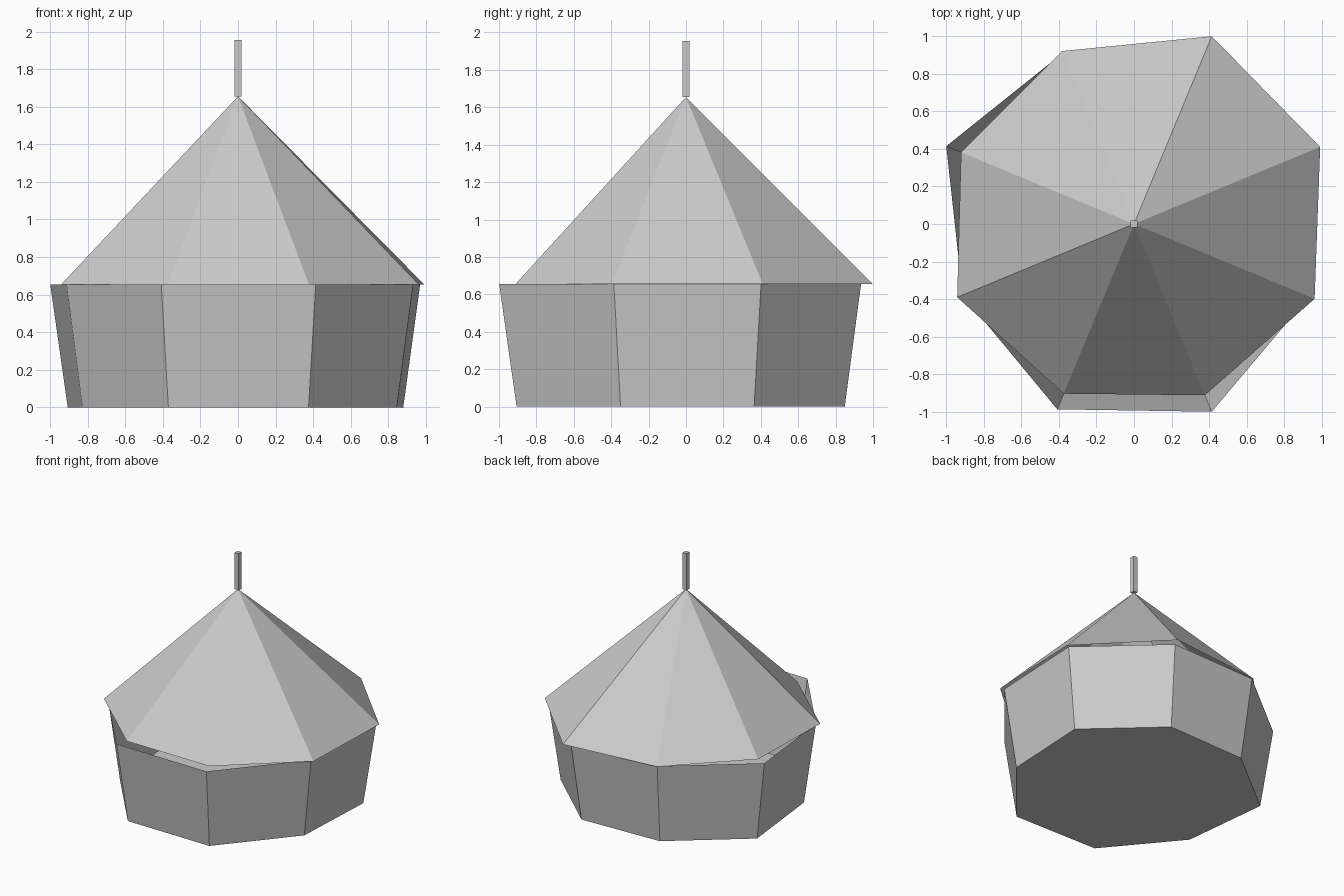
import bpy
import bmesh
from math import cos, sin, radians
from mathutils import Vector

default_cube = bpy.data.objects.get("Cube")
if default_cube:
    bpy.data.objects.remove(default_cube, do_unlink=True)

canvas_grey = bpy.data.materials.new("canvas_grey")
canvas_grey.use_nodes = True
colour = (0.6, 0.6, 0.6, 1)
canvas_grey.diffuse_color = colour
canvas_grey.node_tree.nodes["Principled BSDF"].inputs["Base Color"].default_value = colour

EAVES = 0.655
APEX = 1.655
TAPER = 0.907


def octagon(radii, z, scale=1.0):
    """Uneven octagon, counter-clockwise from the front left corner."""
    points = []
    for i, r in enumerate(radii):
        angle = radians(-67.5 + 45 * i)
        points.append(Vector((r * scale * cos(angle), r * scale * sin(angle), z)))
    return points


def finish(name, bm):
    bmesh.ops.recalc_face_normals(bm, faces=bm.faces[:])
    mesh = bpy.data.meshes.new(name)
    bm.to_mesh(mesh)
    bm.free()
    mesh.materials.append(canvas_grey)
    obj = bpy.data.objects.new(name, mesh)
    bpy.context.collection.objects.link(obj)
    return obj


# Tapered wall with a floor, open at the top
wall_radii = [1.081, 1.008, 1.049, 1.013, 0.986, 1.081, 0.987, 1.067]
bm = bmesh.new()
lower = [bm.verts.new(p) for p in octagon(wall_radii, 0, TAPER)]
upper = [bm.verts.new(p) for p in octagon(wall_radii, EAVES)]
for i in range(8):
    j = (i + 1) % 8
    bm.faces.new((lower[i], lower[j], upper[j], upper[i]))
bm.faces.new(lower[::-1])
finish("tent_wall", bm)

# Uneven pointed roof, open underneath
roof_radii = [0.986, 1.04, 1.072, 1.081, 0.996, 0.996, 1.018, 0.977]
bm = bmesh.new()
rim = [bm.verts.new(p) for p in octagon(roof_radii, EAVES)]
tip = bm.verts.new((0, 0, APEX))
for i in range(8):
    bm.faces.new((rim[i], rim[(i + 1) % 8], tip))
finish("tent_roof", bm)

# Square pole on the tip
bm = bmesh.new()
bmesh.ops.create_cube(bm, size=1)
bmesh.ops.scale(bm, vec=(0.036, 0.036, 0.3), verts=bm.verts[:])
pole = finish("roof_pole", bm)
pole.location.z = APEX + 0.15
